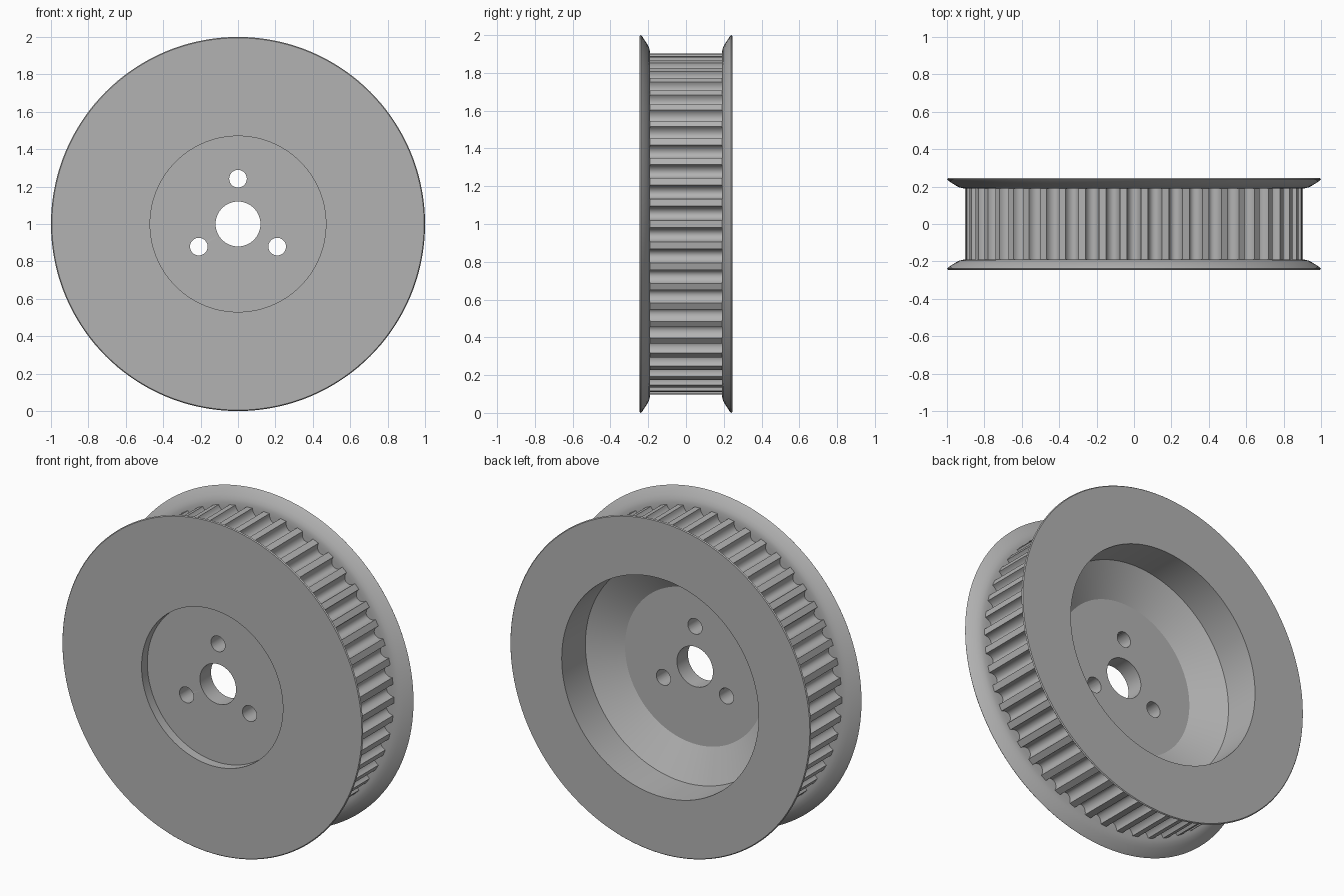
import bpy, bmesh
from math import sin, cos, pi, radians, sqrt

cube = bpy.data.objects.get("Cube")
if cube:
    bpy.data.objects.remove(cube, do_unlink=True)

grey = bpy.data.materials.new("Machined grey")
grey.use_nodes = True
grey.diffuse_color = (0.45, 0.45, 0.45, 1)
grey.node_tree.nodes["Principled BSDF"].inputs["Base Color"].default_value = grey.diffuse_color

AXIS_Z = 1.0      # height of the pulley axis, which runs along y
TEETH = 50


def grid_object(name, loops):
    """Skin a closed series of equal closed loops into a ring-shaped solid."""
    bm = bmesh.new()
    rows = [[bm.verts.new(p) for p in loop] for loop in loops]
    for i, row in enumerate(rows):
        nxt = rows[(i + 1) % len(rows)]
        for j in range(len(row)):
            k = (j + 1) % len(row)
            bm.faces.new((row[j], row[k], nxt[k], nxt[j]))
    bmesh.ops.recalc_face_normals(bm, faces=bm.faces)
    mesh = bpy.data.meshes.new(name)
    bm.to_mesh(mesh)
    bm.free()
    mesh.materials.append(grey)
    obj = bpy.data.objects.new(name, mesh)
    bpy.context.collection.objects.link(obj)
    return obj


def polar(r, a, y):
    return (r * cos(a), y, AXIS_Z + r * sin(a))


def lathe(name, profile, steps=144):
    """Spin a closed (radius, y) profile about the axis."""
    return grid_object(name, [[polar(r, 2 * pi * i / steps, y) for r, y in profile]
                              for i in range(steps)])


def smooth(obj, angle=28):
    bpy.ops.object.select_all(action='DESELECT')
    obj.select_set(True)
    bpy.context.view_layer.objects.active = obj
    bpy.ops.object.shade_smooth_by_angle(angle=radians(angle))


# Hub: bored web with a conical rise to the rim
hub = lathe("hub", [(0.12, -0.19), (0.68, -0.19), (0.68, 0.02), (0.655, 0.02),
                    (0.465, -0.085), (0.12, -0.085)])

# Three bolt holes through the web
for n in range(3):
    a = radians(90 + 120 * n)
    bpy.ops.mesh.primitive_cylinder_add(vertices=48, radius=0.047, depth=0.6,
                                        location=polar(0.242, a, 0),
                                        rotation=(pi / 2, 0, 0))
    cutter = bpy.context.object
    cutter.name = f"bolt_hole_cutter_{n + 1}"
    cutter.data.materials.append(grey)
    cutter.hide_render = True
    cutter.hide_set(True)
    cut = hub.modifiers.new("Bolt hole", 'BOOLEAN')
    cut.operation = 'DIFFERENCE'
    cut.solver = 'EXACT'
    cut.object = cutter
bpy.context.view_layer.update()
drilled = bpy.data.meshes.new_from_object(
    hub.evaluated_get(bpy.context.evaluated_depsgraph_get()))
hub.modifiers.clear()
hub.data = drilled
for obj in [o for o in bpy.data.objects if o.name.startswith("bolt_hole_cutter")]:
    bpy.data.objects.remove(obj, do_unlink=True)

# Flanges: thin outer lip flaring out from a rounded root
flare = [(0.995, 0.245), (1.0, 0.239), (0.992, 0.231), (0.955, 0.207),
         (0.935, 0.196), (0.915, 0.191), (0.89, 0.19)]
front_flange = lathe("front_flange", [(0.47, -0.19), (0.47, -0.245)]
                     + [(r, -y) for r, y in flare])
rear_flange = lathe("rear_flange", [(0.655, 0.02), (0.655, 0.245)] + flare
                    + [(0.7, 0.19), (0.7, 0.02)])

# Toothed rim: flat lands between rounded grooves
pitch = 2 * pi / TEETH
land_r, depth, half_groove = 0.903, 0.046, 0.33
outline = []
for t in range(TEETH):
    centre = pi / 2 + t * pitch
    for i in range(13):
        u = -cos(pi * i / 12)
        outline.append((land_r - depth * sqrt(max(0, 1 - u * u)),
                        centre + u * half_groove * pitch))
toothed_rim = grid_object("toothed_rim", [
    [polar(0.68, a, -0.19), polar(r, a, -0.19), polar(r, a, 0.19), polar(0.68, a, 0.19)]
    for r, a in outline])

for part in (hub, front_flange, rear_flange, toothed_rim):
    smooth(part)
